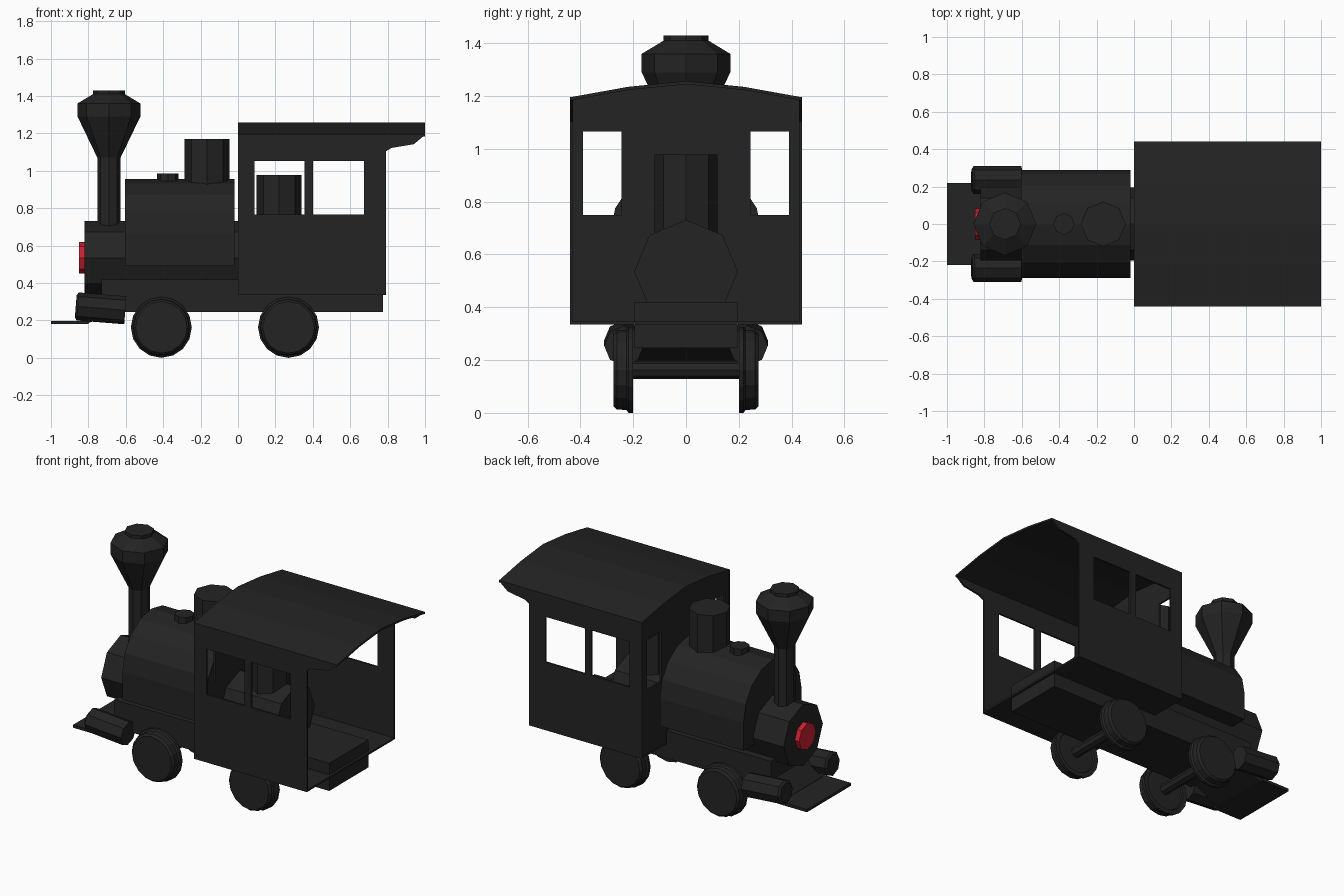
import bpy, bmesh, math
from mathutils import Matrix, Vector

if "Cube" in bpy.data.objects:
    bpy.data.objects.remove(bpy.data.objects["Cube"])


def material(name, rgb):
    m = bpy.data.materials.new(name)
    m.use_nodes = True
    m.diffuse_color = (*rgb, 1)
    m.node_tree.nodes["Principled BSDF"].inputs["Base Color"].default_value = (*rgb, 1)
    return m


BLACK = material("soot_black", (0.017, 0.017, 0.017))
RED = material("lamp_red", (0.6, 0.015, 0.03))


def finish(name, bm, mat=BLACK):
    bmesh.ops.recalc_face_normals(bm, faces=bm.faces)
    me = bpy.data.meshes.new(name)
    bm.to_mesh(me)
    bm.free()
    me.materials.append(mat)
    ob = bpy.data.objects.new(name, me)
    bpy.context.collection.objects.link(ob)
    return ob


def lathe(name, profile, centre, axis=(0, 0, 1), sides=8, mat=BLACK):
    """Closed turned part; profile is (radius, distance along axis)."""
    bm = bmesh.new()
    turn = Vector((0, 0, 1)).rotation_difference(Vector(axis)).to_matrix().to_4x4()
    place = Matrix.Translation(centre) @ turn
    rings = []
    for r, h in profile:
        angles = [math.tau * i / sides for i in range(sides)]
        rings.append([bm.verts.new(place @ Vector((r * math.cos(a), r * math.sin(a), h)))
                      for a in angles])
    for low, high in zip(rings, rings[1:]):
        for i in range(sides):
            j = (i + 1) % sides
            bm.faces.new((low[i], low[j], high[j], high[i]))
    bm.faces.new(rings[0])
    bm.faces.new(rings[-1])
    return finish(name, bm, mat)


def prism(name, outline, start, end, place):
    """Extrude a 2D outline; place(u, v, depth) gives the 3D point."""
    bm = bmesh.new()
    a = [bm.verts.new(place(u, v, start)) for u, v in outline]
    b = [bm.verts.new(place(u, v, end)) for u, v in outline]
    bm.faces.new(a)
    bm.faces.new(b)
    for i in range(len(a)):
        j = (i + 1) % len(a)
        bm.faces.new((a[i], a[j], b[j], b[i]))
    return finish(name, bm)


def along_x(u, v, d):
    return (d, u, v)


def along_y(u, v, d):
    return (u, d, v)


def box(name, x, y, z):
    return prism(name, [(x[0], z[0]), (x[1], z[0]), (x[1], z[1]), (x[0], z[1])],
                 y[0], y[1], along_y)


def windowed_wall(name, us, vs, holes, place):
    """Grid sheet with the (column, row) cells in holes left open."""
    bm = bmesh.new()
    grid = [[bm.verts.new(place(u, v)) for v in vs] for u in us]
    for i in range(len(us) - 1):
        for j in range(len(vs) - 1):
            if (i, j) not in holes:
                bm.faces.new((grid[i][j], grid[i + 1][j], grid[i + 1][j + 1], grid[i][j + 1]))
    ob = finish(name, bm)
    mod = ob.modifiers.new("thickness", "SOLIDIFY")
    mod.thickness = 0.012
    mod.offset = 0
    return ob


# Boiler: octagonal inner barrel and arched jacket
lathe("boiler_barrel", [(0.196, -0.82), (0.196, 0.4)], (0, 0, 0.535), (1, 0, 0))
arch = [(0.29 * math.cos(math.pi * i / 8), 0.665 + 0.29 * math.sin(math.pi * i / 8))
        for i in range(9)]
prism("boiler_jacket", [(0.29, 0.49)] + arch + [(-0.29, 0.49)], -0.605, -0.02, along_x)
lathe("headlamp", [(0.084, 0), (0.084, 0.04)], (-0.85, 0, 0.535), (1, 0, 0), mat=RED)

# Chimney, domes and cap
lathe("chimney", [(0.062, 0.66), (0.062, 1.07), (0.168, 1.29), (0.168, 1.36),
                  (0.085, 1.41), (0.085, 1.43)], (-0.69, 0, 0))
lathe("steam_dome", [(0.12, 0.9), (0.12, 1.17)], (-0.165, 0, 0))
lathe("cab_dome", [(0.12, 0.66), (0.12, 0.978)], (0.22, 0, 0))
lathe("filler_cap", [(0.057, 0.92), (0.057, 0.985)], (-0.375, 0, 0))

# Frame, sloped nose and front plate
box("frame", (-0.73, 0.775), (-0.195, 0.195), (0.245, 0.42))
prism("frame_nose", [(-0.6, 0.25), (-0.82, 0.18), (-0.82, 0.2), (-0.73, 0.3), (-0.6, 0.3)],
      -0.195, 0.195, along_y)
box("front_plate", (-1, -0.8), (-0.22, 0.22), (0.18, 0.198))

# Tilted steam cylinders
for side, s in (("left", 1), ("right", -1)):
    lathe(side + "_cylinder", [(0.06, -0.133), (0.075, -0.122), (0.075, 0.133)],
          (-0.735, s * 0.235, 0.265), (1, 0, -0.08))

# Wheels with inner flange, on axles
wheel = [(0.13, 0.21), (0.135, 0.2), (0.163, 0.2), (0.163, 0.218), (0.152, 0.226),
         (0.15, 0.262), (0.138, 0.275)]
for end, x in (("front", -0.41), ("rear", 0.27)):
    lathe(end + "_axle", [(0.034, -0.22), (0.034, 0.22)], (x, 0, 0.163), (0, 1, 0), 8)
    for side, s in (("left", 1), ("right", -1)):
        lathe(f"{end}_{side}_wheel", wheel, (x, 0, 0.163), (0, s, 0), 16)

# Cab
FLOOR, EAVE = 0.335, 1.195


def roof_z(y):
    y = abs(y)
    return 1.257 - 0.1 * y if y < 0.22 else 1.235 - 0.18 * (y - 0.22)


box("cab_floor", (0, 0.79), (-0.44, 0.44), (FLOOR, FLOOR + 0.012))
for side, s in (("left", 1), ("right", -1)):
    windowed_wall("cab_" + side + "_wall", [0, 0.088, 0.355, 0.4, 0.675, 0.79],
                  [FLOOR, 0.765, 1.052, EAVE], {(1, 1), (3, 1)},
                  lambda u, v, s=s: (u, s * 0.434, v))
    # Curved bracket under the roof overhang
    prism("roof_bracket_" + side,
          [(0.785, 1.19), (0.785, 1.1), (0.82, 1.122), (0.94, 1.142), (0.998, 1.19)],
          s * 0.428, s * 0.44, along_y)
windowed_wall("cab_front_wall", [-0.434, -0.39, -0.245, -0.22, 0, 0.22, 0.245, 0.39, 0.434],
              [FLOOR, 0.75, 1.065, EAVE], {(1, 1), (6, 1)},
              lambda u, v: (0.007, u, roof_z(u) - 0.006 if v == EAVE else v))
edge = [-0.44, -0.22, 0, 0.22, 0.44]
prism("roof", [(y, roof_z(y)) for y in edge] + [(y, roof_z(y) - 0.012) for y in edge[::-1]],
      0, 1, along_x)
